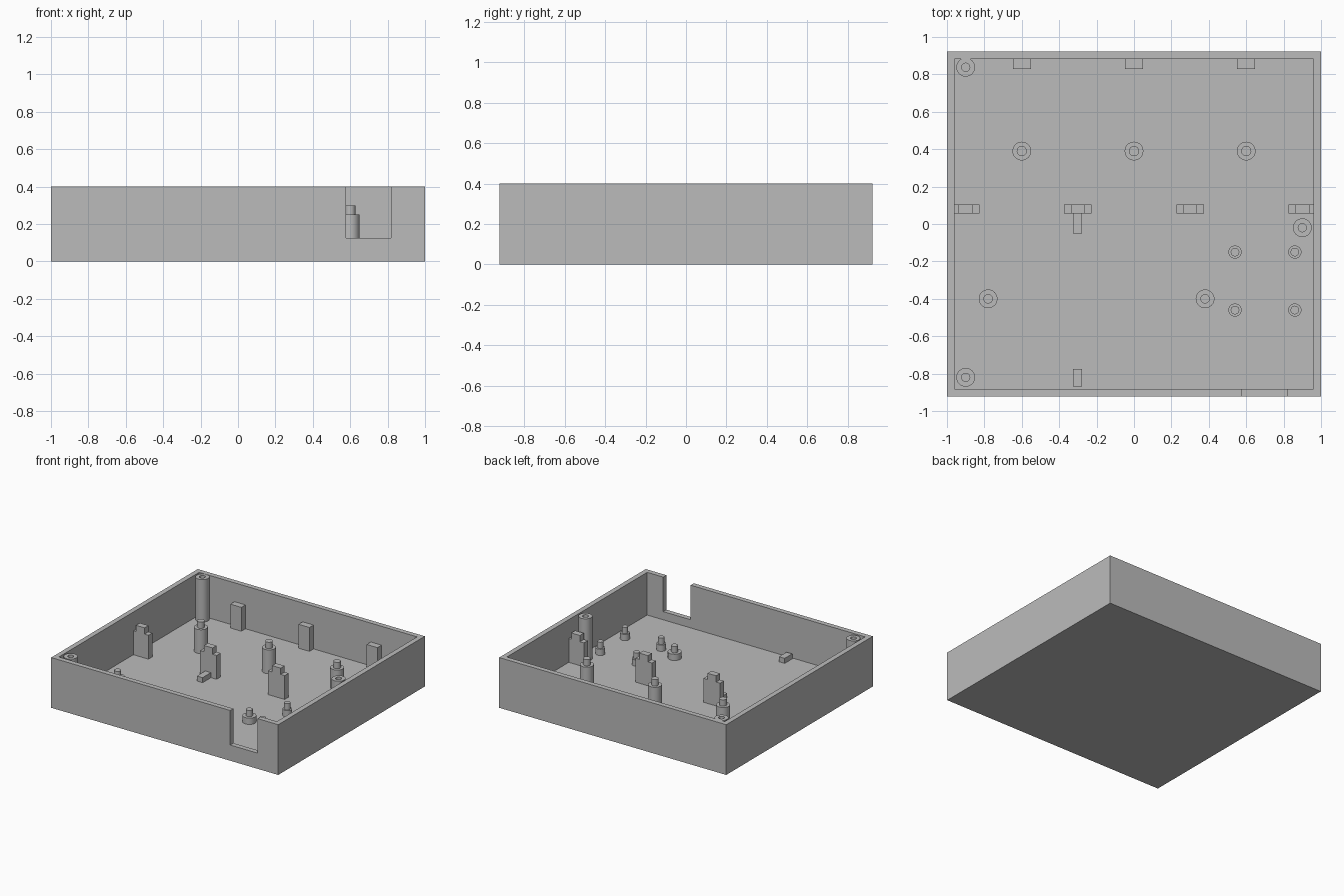
import bpy, bmesh, math

cube = bpy.data.objects.get("Cube")
if cube:
    bpy.data.objects.remove(cube, do_unlink=True)

FLOOR, TOP = 0.06, 0.40
HALF_X, HALF_Y, WALL = 1.0, 0.922, 0.04
SINK = 0.02  # how far fittings are set into the floor

grey = bpy.data.materials.new("plain grey")
grey.use_nodes = True
colour = (0.5, 0.5, 0.5, 1)
grey.diffuse_color = colour
grey.node_tree.nodes["Principled BSDF"].inputs["Base Color"].default_value = colour


def finish(name, bm):
    bmesh.ops.recalc_face_normals(bm, faces=bm.faces)
    mesh = bpy.data.meshes.new(name)
    bm.to_mesh(mesh)
    bm.free()
    mesh.materials.append(grey)
    obj = bpy.data.objects.new(name, mesh)
    bpy.context.collection.objects.link(obj)
    return obj


def prism(name, outline, axis, start, end):
    """Extrude a 2D outline along x, y or z."""
    bm = bmesh.new()
    place = {"x": lambda a, b, t: (t, a, b), "y": lambda a, b, t: (a, t, b),
             "z": lambda a, b, t: (a, b, t)}[axis]
    face = bm.faces.new([bm.verts.new(place(a, b, start)) for a, b in outline])
    moved = bmesh.ops.extrude_face_region(bm, geom=[face])["geom"]
    shift = place(0, 0, end - start)
    bmesh.ops.translate(bm, vec=shift, verts=[v for v in moved if isinstance(v, bmesh.types.BMVert)])
    return finish(name, bm)


def box(name, x0, x1, y0, y1, z0, z1):
    return prism(name, [(x0, y0), (x1, y0), (x1, y1), (x0, y1)], "z", z0, z1)


def lathe(name, profile, x, y, sides=32):
    """Revolve a (radius, height) profile that starts and ends on the axis."""
    bm = bmesh.new()
    verts = [bm.verts.new((r, 0, z)) for r, z in profile]
    edges = [bm.edges.new(pair) for pair in zip(verts, verts[1:])]
    bmesh.ops.spin(bm, geom=verts + edges, cent=(0, 0, 0), axis=(0, 0, 1),
                   angle=math.tau, steps=sides)
    bmesh.ops.remove_doubles(bm, verts=bm.verts, dist=0.0005)
    obj = finish(name, bm)
    obj.location = (x, y, 0)
    bpy.ops.object.select_all(action="DESELECT")
    obj.select_set(True)
    bpy.context.view_layer.objects.active = obj
    bpy.ops.object.shade_smooth_by_angle(angle=math.radians(35))
    return obj


def cut(target, cutter):
    mod = target.modifiers.new("cut", "BOOLEAN")
    mod.operation, mod.solver, mod.object = "DIFFERENCE", "EXACT", cutter
    bpy.context.view_layer.objects.active = target
    bpy.ops.object.modifier_apply(modifier=mod.name)
    bpy.data.objects.remove(cutter, do_unlink=True)


# Open tray with a cable notch in the front wall
tray = box("tray", -HALF_X, HALF_X, -HALF_Y, HALF_Y, 0, TOP)
in_x, in_y = HALF_X - WALL, HALF_Y - WALL
cut(tray, box("cavity", -in_x, in_x, -in_y, in_y, FLOOR, TOP + 0.2))
cut(tray, box("notch", 0.577, 0.818, -HALF_Y - 0.1, -in_y + 0.03, 0.125, TOP + 0.2))

# Tall screw posts with bored holes
low = FLOOR - SINK
for x, y in [(-0.9, 0.838), (-0.9, -0.82), (0.9, -0.02)]:
    top = TOP - 0.002
    lathe("screw_post", [(0, low), (0.05, low), (0.05, top), (0.022, top),
                         (0.022, FLOOR), (0, FLOOR)], x, y)


# Stepped standoffs: a boss with a locating pin on top
def standoff(name, x, y, boss_r, pin_r, boss_z, pin_z):
    lathe(name, [(0, low), (boss_r, low), (boss_r, boss_z), (pin_r, boss_z),
                 (pin_r, pin_z), (0, pin_z)], x, y)


for x in (-0.6, 0, 0.6):
    standoff("tall_standoff", x, 0.39, 0.05, 0.027, 0.25, 0.30)
for x in (-0.78, 0.38):
    standoff("short_standoff", x, -0.40, 0.05, 0.025, 0.11, 0.16)
for x in (0.54, 0.86):
    for y in (-0.15, -0.46):
        standoff("small_standoff", x, y, 0.035, 0.023, 0.11, 0.16)

# Support blocks against the back wall
for x in (-0.6, 0, 0.6):
    box("back_support", x - 0.048, x + 0.048, 0.83, in_y + 0.01, low, 0.25)

# Upright supports with a raised middle tab
for x in (-0.9, -0.3, 0.3, 0.9):
    w, t = 0.073, 0.038
    shape = [(-w, low), (w, low), (w, 0.25), (t, 0.25), (t, 0.30),
             (-t, 0.30), (-t, 0.25), (-w, 0.25)]
    prism("tabbed_support", [(x + a, z) for a, z in shape], "y", 0.055, 0.104)

# Low stop blocks on the floor
for y0, y1 in [(-0.05, 0.06), (-0.87, -0.775)]:
    box("floor_stop", -0.327, -0.277, y0, y1, low, 0.10)
